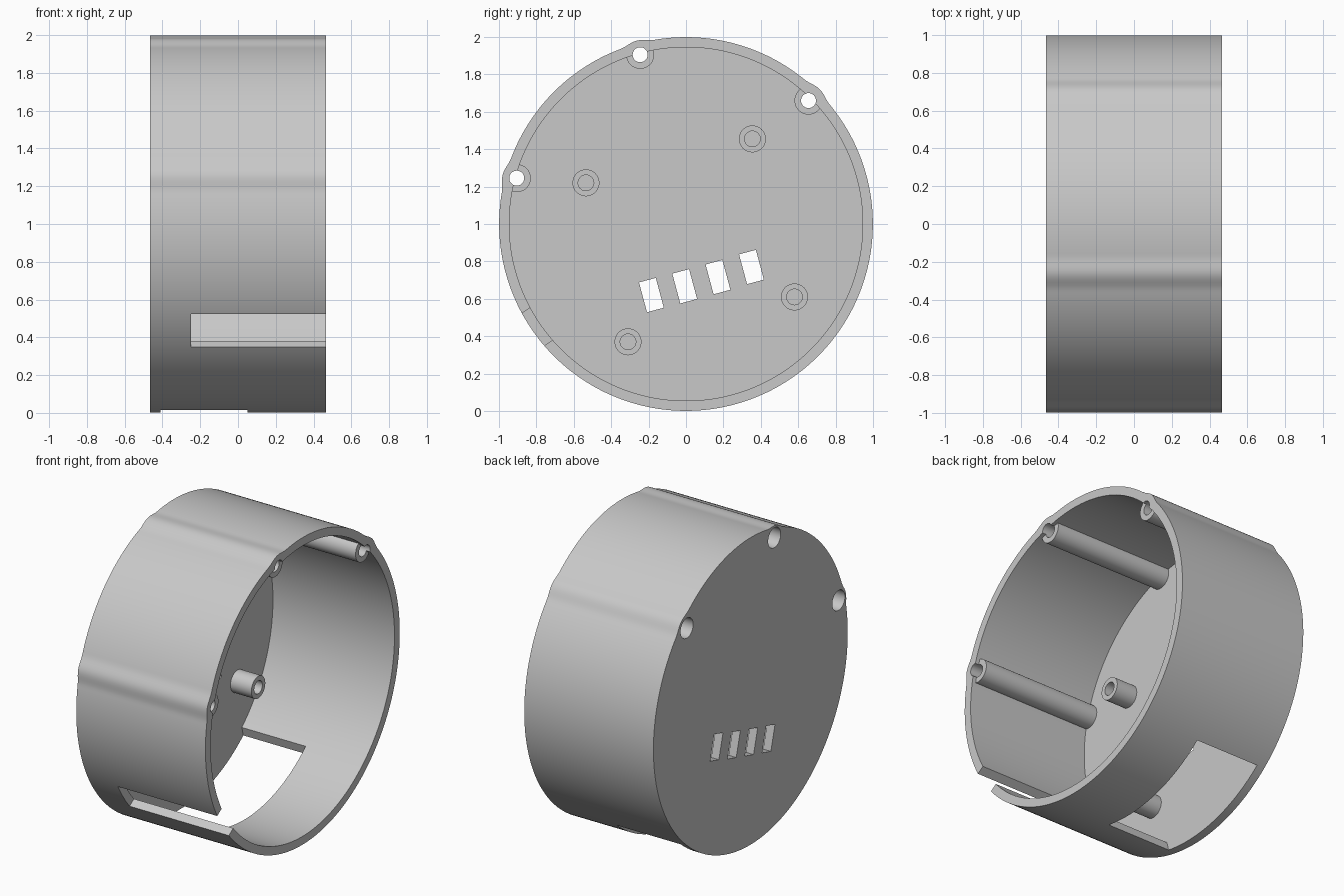
import bpy, bmesh
from math import sin, cos, pi, radians, atan2, hypot
from mathutils import Matrix, Vector

if "Cube" in bpy.data.objects:
    bpy.data.objects.remove(bpy.data.objects["Cube"])

BACK, RIM, FLOOR = -0.465, 0.465, -0.41
CENTRE = 1.0          # height of the housing axis
POSTS = [(-0.245, 1.905), (0.655, 1.66), (-0.905, 1.245)]
BOSSES = [(0.355, 1.455), (-0.535, 1.22), (0.58, 0.61), (-0.31, 0.37)]
SLOTS = [(-0.185, 0.62), (-0.007, 0.667), (0.171, 0.716), (0.35, 0.77)]

grey = bpy.data.materials.new("grey plastic")
grey.use_nodes = True
grey.diffuse_color = (0.58, 0.58, 0.58, 1)
grey.node_tree.nodes["Principled BSDF"].inputs["Base Color"].default_value = (0.58, 0.58, 0.58, 1)


def prism(name, outline, x0, x1):
    """Extrude a (y, z) outline along x."""
    bm = bmesh.new()
    face = bm.faces.new([bm.verts.new((x0, y, z)) for y, z in outline])
    ext = bmesh.ops.extrude_face_region(bm, geom=[face])
    moved = [v for v in ext["geom"] if isinstance(v, bmesh.types.BMVert)]
    bmesh.ops.translate(bm, verts=moved, vec=(x1 - x0, 0, 0))
    bmesh.ops.recalc_face_normals(bm, faces=bm.faces)
    mesh = bpy.data.meshes.new(name)
    bm.to_mesh(mesh)
    bm.free()
    mesh.materials.append(grey)
    obj = bpy.data.objects.new(name, mesh)
    bpy.context.collection.objects.link(obj)
    return obj


def circle(y, z, r, n=40):
    return [(y + r * cos(2 * pi * i / n), z + r * sin(2 * pi * i / n)) for i in range(n)]


def rect(y, z, w, h, angle):
    turn = Matrix.Rotation(angle, 2)
    corners = [Vector((sy * w / 2, sz * h / 2)) for sy, sz in ((-1, -1), (1, -1), (1, 1), (-1, 1))]
    return [tuple(turn @ c + Vector((y, z))) for c in corners]


def combine(target, tool, operation):
    mod = target.modifiers.new(operation.lower(), "BOOLEAN")
    mod.operation, mod.object, mod.solver = operation, tool, "EXACT"
    bpy.context.view_layer.objects.active = target
    bpy.ops.object.modifier_apply(modifier=mod.name)
    bpy.data.objects.remove(tool)


def add(outline, x0, x1):
    combine(housing, prism("added_part", outline, x0, x1), "UNION")


def cut(outline, x0, x1):
    tool = prism("cutter", outline, x0, x1)
    tool.hide_render = True
    combine(housing, tool, "DIFFERENCE")


# Round housing whose outer wall swells softly over each screw post
post_angles = [atan2(z - CENTRE, y) for y, z in POSTS]


def wall_radius(a):
    r, half = 0.999, radians(5.5)
    for p in post_angles:
        d = abs((a - p + pi) % (2 * pi) - pi)
        if d < half:
            r += 0.016 * cos(d / half * pi / 2) ** 2
    return r


steps = 360
outer = []
for i in range(steps):
    a = 2 * pi * i / steps
    outer.append((wall_radius(a) * cos(a), CENTRE + wall_radius(a) * sin(a)))
housing = prism("round_housing", outer, BACK, RIM)
cut(circle(0, CENTRE, 0.945, 180), FLOOR, RIM + 0.1)

# Screw posts along the wall and short bosses on the floor
for y, z in POSTS:
    add(circle(y, z, 0.075), FLOOR - 0.03, RIM - 0.025)
for y, z in BOSSES:
    add(circle(y, z, 0.072), FLOOR - 0.03, FLOOR + 0.15)

# Screw holes, with wide bores from the back
for y, z in POSTS:
    cut(circle(y, z, 0.04), BACK - 0.1, RIM + 0.1)
    cut(circle(y, z, 0.065), BACK - 0.1, BACK + 0.35)
for y, z in BOSSES:
    cut(circle(y, z, 0.042), FLOOR + 0.01, FLOOR + 0.3)

# Four slanted slots through the floor
for y, z in SLOTS:
    cut(rect(y, z, 0.093, 0.165, radians(15)), BACK - 0.1, FLOOR + 0.05)


def wall_cut(angle, width, x0, x1):
    """Straight-sided opening through the wall at an angle about the axis."""
    cut(rect(0.95 * cos(angle), CENTRE + 0.95 * sin(angle), 0.45, width, angle), x0, x1)


# Lower window, and the side notch that opens at the rim
wall_cut(radians(-75), 0.84, FLOOR, 0.05)
wall_cut(radians(214.6), 0.21, -0.25, RIM + 0.1)

bpy.ops.object.select_all(action="DESELECT")
housing.select_set(True)
bpy.context.view_layer.objects.active = housing
bpy.ops.object.shade_smooth_by_angle(angle=radians(30))
